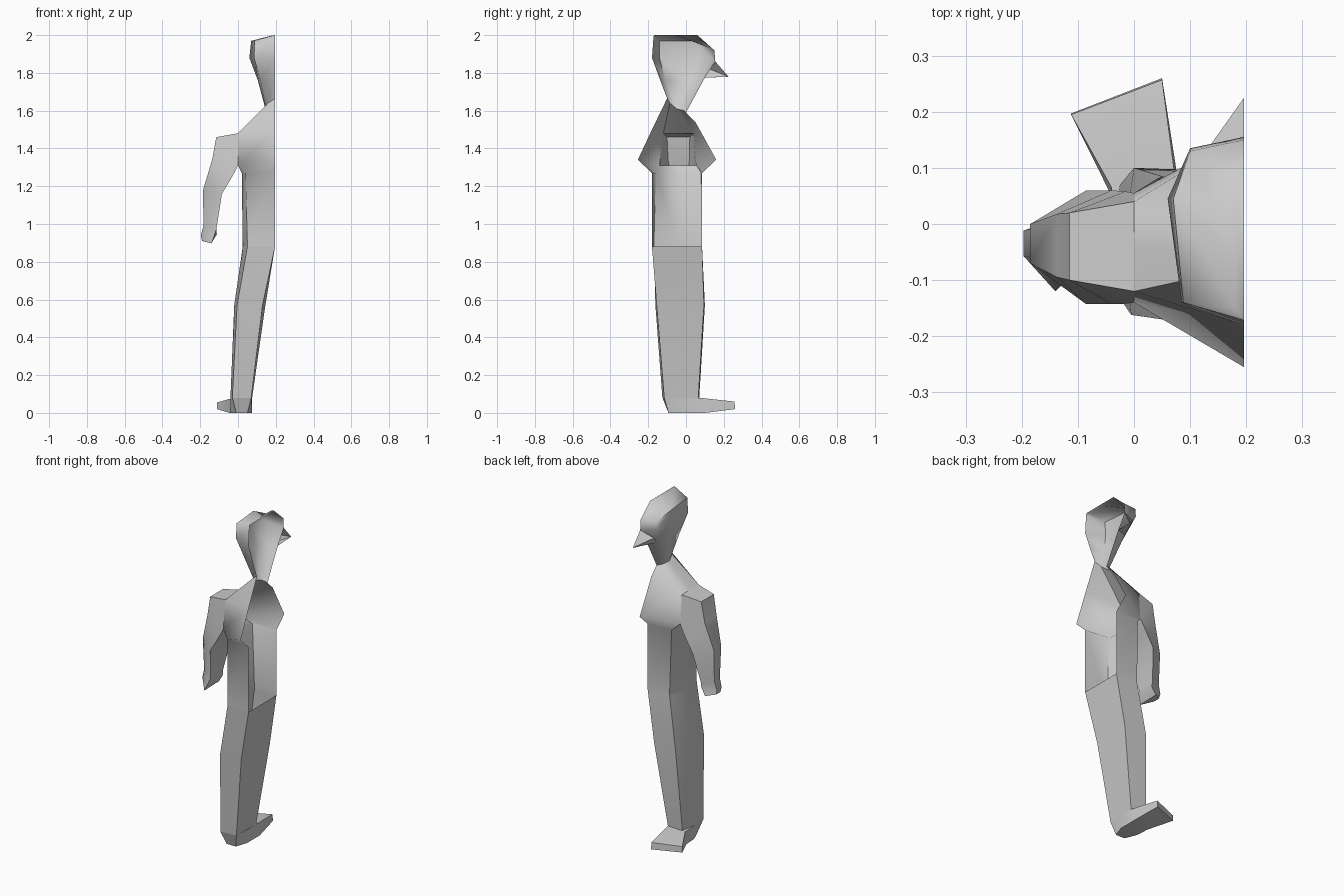
import bpy, bmesh

MID = 0.196  # open centre plane of the half figure


def loft(name, rings, closed=False, caps=(False, False), skip=()):
    """Skin a list of equal-length rings; skip holds (ring, column) gaps."""
    bm = bmesh.new()
    vs = [[bm.verts.new(p) for p in r] for r in rings]
    n = len(rings[0])
    for i in range(len(rings) - 1):
        for j in range(n if closed else n - 1):
            if (i, j) in skip:
                continue
            k = (j + 1) % n
            bm.faces.new((vs[i][j], vs[i][k], vs[i + 1][k], vs[i + 1][j]))
    for flag, ring in zip(caps, (vs[0], vs[-1])):
        if flag:
            bm.faces.new(ring)
    bmesh.ops.remove_doubles(bm, verts=bm.verts[:], dist=0.0005)
    bmesh.ops.recalc_face_normals(bm, faces=bm.faces[:])
    me = bpy.data.meshes.new(name)
    bm.to_mesh(me)
    bm.free()
    ob = bpy.data.objects.new(name, me)
    bpy.context.collection.objects.link(ob)
    bpy.ops.object.select_all(action='DESELECT')
    bpy.context.view_layer.objects.active = ob
    ob.select_set(True)
    bpy.ops.object.shade_smooth_by_angle(angle=1.0)
    return ob


def level(z, pts):
    return [(x, y, z) for x, y in pts]


# Shared outlines: waist, shoulder opening, neck
waist = level(0.88, [(MID, .085), (.05, .085), (.025, -.03), (.05, -.17), (MID, -.18)])
arm_hole = [(0, .055, 1.31), (0, .04, 1.48), (0, -.12, 1.48), (0, -.14, 1.31)]
neck = [(MID, 0, 1.59), (.165, -.01, 1.6), (.145, -.05, 1.61), (.16, -.085, 1.64), (MID, -.1, 1.665)]

# Torso: half shell, open at the centre, with a gap for the arm
loft("torso", [
    waist,
    level(1.27, [(MID, .085), (.04, .08), (.02, -.03), (.04, -.16), (MID, -.18)]),
    [(MID, .16, 1.34), arm_hole[0], (0, -.04, 1.31), arm_hole[3], (MID, -.255, 1.34)],
    [(MID, .05, 1.54), arm_hole[1], (0, -.04, 1.48), arm_hole[2], (MID, -.18, 1.5)],
    neck,
], skip={(2, 1), (2, 2)})

# Head
loft("head", [
    neck,
    [(MID, .1, 1.775), (.135, .085, 1.775), (.105, .01, 1.76), (.12, -.11, 1.76), (MID, -.14, 1.77)],
    [(MID, .155, 1.86), (.1, .135, 1.88), (.06, .045, 1.88), (.085, -.14, 1.88), (MID, -.18, 1.88)],
    [(MID, .15, 1.92), (.1, .13, 1.93), (.07, .045, 1.97), (.088, -.14, 1.97), (MID, -.172, 1.99)],
    [(MID, .06, 2), (.18, .05, 1.998), (.18, -.05, 1.998), (.18, -.15, 1.998), (MID, -.17, 2)],
], caps=(False, True))

# Nose wedge
loft("nose", [
    [(MID, .155, 1.86), (.125, .125, 1.82), (.135, .085, 1.775), (MID, .1, 1.775)],
    [(MID, .225, 1.78)] * 2 + [(MID, .224, 1.779)] * 2,
])

# Arm and hand: inner front, outer front, outer back, inner back
loft("arm", [
    arm_hole,
    [(-.015, .058, 1.28), (-.115, .02, 1.46), (-.115, -.1, 1.46), (-.015, -.142, 1.28)],
    [(-.04, .06, 1.235), (-.137, .018, 1.34), (-.137, -.095, 1.34), (-.04, -.143, 1.235)],
    [(-.085, .06, 1.16), (-.185, 0, 1.18), (-.185, -.07, 1.18), (-.085, -.143, 1.16)],
    [(-.115, .02, .97), (-.183, -.008, .99), (-.183, -.06, .99), (-.115, -.095, .97)],
    [(-.112, .015, .945), (-.197, -.012, .94), (-.197, -.057, .94), (-.125, -.105, .94)],
    [(-.14, .02, .9), (-.19, -.015, .91), (-.19, -.055, .91), (-.14, -.12, .897)],
], closed=True, caps=(False, True))

# Leg
loft("leg", [
    waist,
    level(.57, [(.145, .095), (0, .1), (-.02, -.03), (-.005, -.162), (.13, -.155)]),
    level(.08, [(.075, .065), (-.025, .07), (-.04, -.02), (-.03, -.125), (.07, -.115)]),
], closed=True)

# Foot: bottom left, top left, top right, bottom right from heel to toe
loft("foot", [
    [(-.01, -.093, 0), (-.03, -.125, .08), (.07, -.115, .08), (.05, -.093, 0)],
    [(-.04, -.02, 0), (-.04, -.02, .08), (.075, -.02, .08), (.075, -.02, 0)],
    [(-.045, .06, 0), (-.04, .065, .075), (.075, .07, .08), (.075, .1, 0)],
    [(-.112, .197, .02), (-.112, .195, .055), (.05, .257, .06), (.05, .26, .02)],
], closed=True, caps=(True, True))
